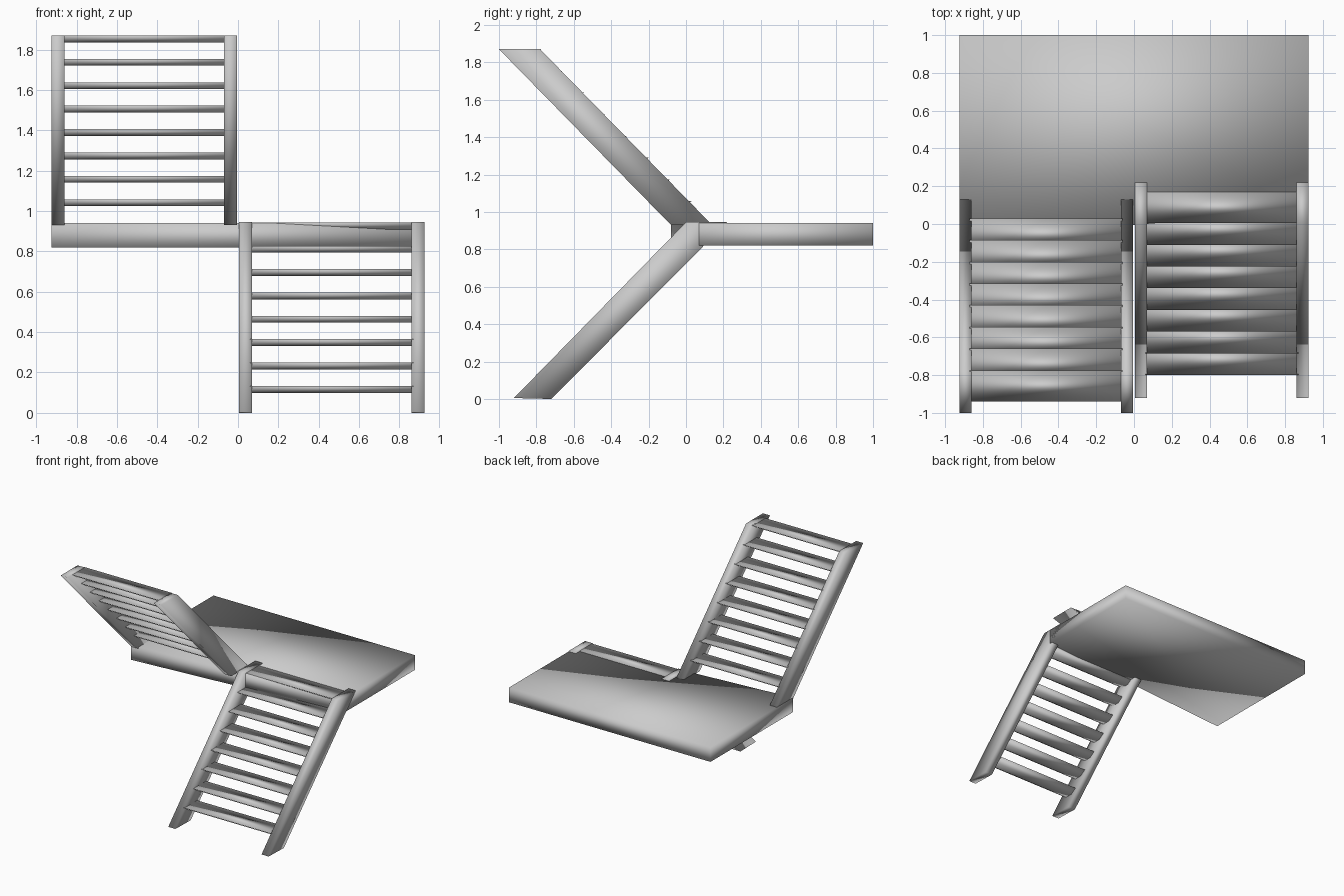
import bpy
import bmesh

if "Cube" in bpy.data.objects:
    bpy.data.objects.remove(bpy.data.objects["Cube"], do_unlink=True)

# Single plain material
grey = bpy.data.materials.new("plain grey")
grey.use_nodes = True
colour = (0.6, 0.6, 0.6, 1)
grey.diffuse_color = colour
grey.node_tree.nodes["Principled BSDF"].inputs["Base Color"].default_value = colour


def prism(name, start, end):
    """Solid spanned between two matching end outlines, softly shaded."""
    bm = bmesh.new()
    a = [bm.verts.new(p) for p in start]
    b = [bm.verts.new(p) for p in end]
    bm.faces.new(a)
    bm.faces.new(b[::-1])
    for i in range(len(a)):
        j = (i + 1) % len(a)
        bm.faces.new((a[i], b[i], b[j], a[j]))
    bmesh.ops.recalc_face_normals(bm, faces=bm.faces)
    for f in bm.faces:
        f.smooth = True
    mesh = bpy.data.meshes.new(name)
    bm.to_mesh(mesh)
    bm.free()
    mesh.materials.append(grey)
    obj = bpy.data.objects.new(name, mesh)
    bpy.context.collection.objects.link(obj)
    return obj


def across(name, x0, x1, profile):
    """Sweep a side profile of (y, z) points from x0 to x1."""
    return prism(name, [(x0, y, z) for y, z in profile],
                 [(x1, y, z) for y, z in profile])


def flight(name, x_min, x_max, rail_profile, first, step, count):
    """Two slanted rails with evenly spaced treads between them."""
    rail = 0.065
    across(name + "_rail_right", x_min, x_min + rail, rail_profile)
    across(name + "_rail_left", x_max - rail, x_max, rail_profile)
    depth, thick, inset = 0.165, 0.034, 0.05
    for i in range(count):
        y = first[0] + i * step[0]
        z = first[1] + i * step[1]
        profile = [(y, z), (y + depth, z),
                   (y + depth - inset, z - thick), (y + inset, z - thick)]
        across(f"{name}_tread_{i + 1}", x_min + rail - 0.01,
               x_max - rail + 0.01, profile)


# Landing with a slightly skewed front edge
outline = [(-0.925, -0.08), (0.925, 0.07), (0.925, 1), (-0.925, 1)]
prism("landing", [(x, y, 0.82) for x, y in outline],
      [(x, y, 0.94) for x, y in outline])

# Lower flight climbs back to the landing
flight("lower_flight", 0.005, 0.925,
       [(-0.92, 0.005), (-0.72, 0), (0.22, 0.945), (0, 0.945)],
       (-0.80, 0.133), (0.115, 0.1157), 8)

# Upper flight climbs forward from the landing
flight("upper_flight", -0.925, -0.005,
       [(-0.08, 0.93), (0.14, 0.93), (-0.78, 1.87), (-1, 1.87)],
       (-0.135, 1.058), (-0.115, 0.116), 8)
